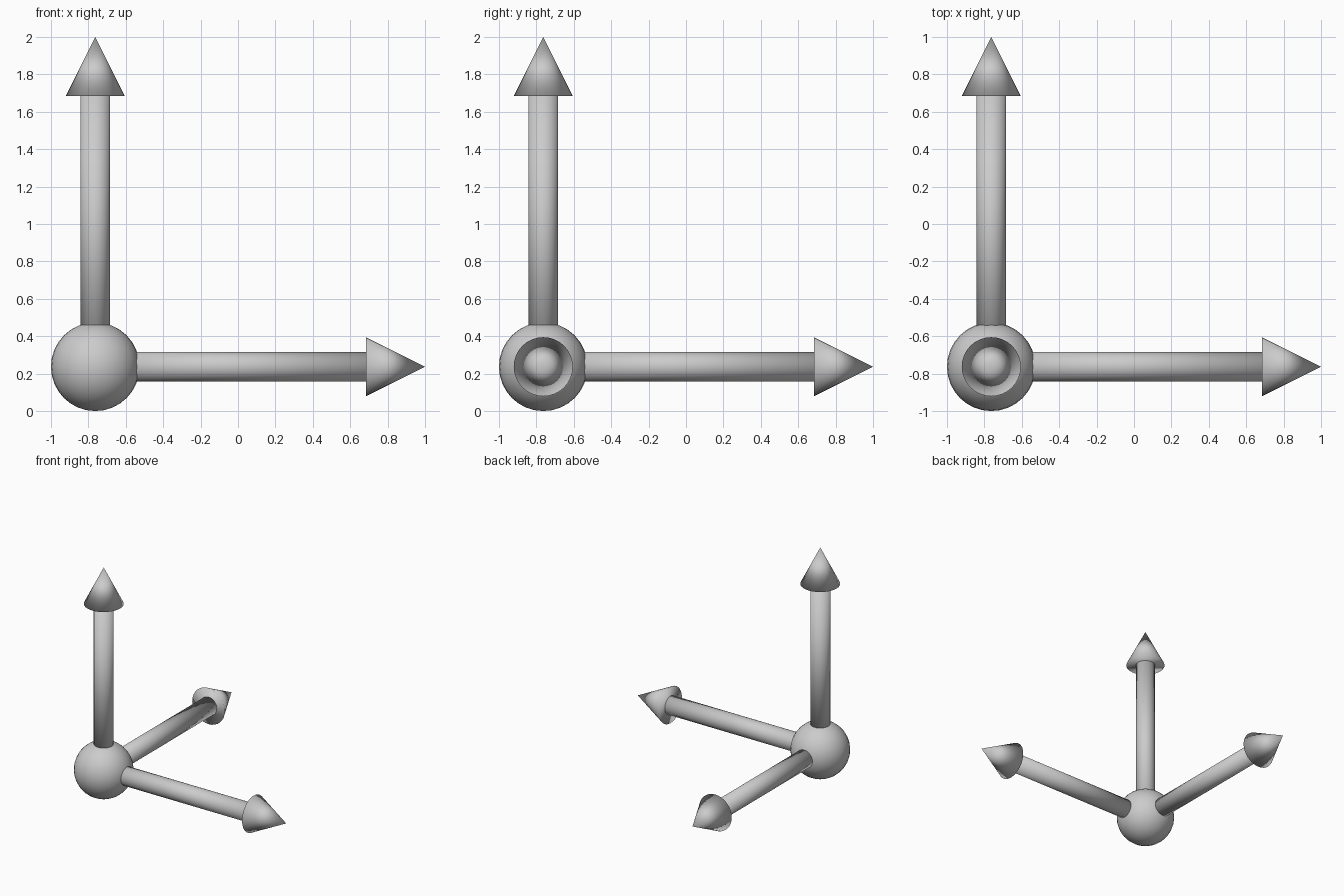
import bpy
from math import pi
from mathutils import Matrix, Vector

if "Cube" in bpy.data.objects:
    bpy.data.objects.remove(bpy.data.objects["Cube"], do_unlink=True)

UNIT = 0.079                      # shaft radius; other sizes are multiples of it
BALL_R = 3 * UNIT
HEAD_LEN = 4 * UNIT
REACH = 2 - BALL_R                # ball centre to arrow tip
ORIGIN = Vector((BALL_R - 1, BALL_R - 1, BALL_R))

grey = bpy.data.materials.new("light grey")
grey.use_nodes = True
colour = (0.6, 0.6, 0.6, 1)
grey.diffuse_color = colour
grey.node_tree.nodes["Principled BSDF"].inputs["Base Color"].default_value = colour


def finish(name, matrix):
    """Name, place, colour and fully smooth the newest primitive."""
    obj = bpy.context.object
    obj.name = name
    obj.matrix_world = matrix
    obj.data.materials.append(grey)
    bpy.ops.object.shade_smooth()


def arrow(name, turn):
    """Shaft and cone head running from the ball along the turned z axis."""
    base = Matrix.Translation(ORIGIN) @ turn
    shaft_len = REACH - HEAD_LEN
    bpy.ops.mesh.primitive_cylinder_add(vertices=32, radius=UNIT, depth=shaft_len)
    finish(name + "_shaft", base @ Matrix.Translation((0, 0, shaft_len / 2)))
    bpy.ops.mesh.primitive_cone_add(vertices=32, radius1=2 * UNIT, depth=HEAD_LEN)
    finish(name + "_head", base @ Matrix.Translation((0, 0, REACH - HEAD_LEN / 2)))


# Ball at the corner
bpy.ops.mesh.primitive_uv_sphere_add(segments=32, ring_count=16, radius=BALL_R)
finish("corner_ball", Matrix.Translation(ORIGIN))

# Three arrows at right angles
arrow("side_arrow", Matrix.Rotation(pi / 2, 4, 'Y'))
arrow("back_arrow", Matrix.Rotation(-pi / 2, 4, 'X'))
arrow("up_arrow", Matrix.Identity(4))
